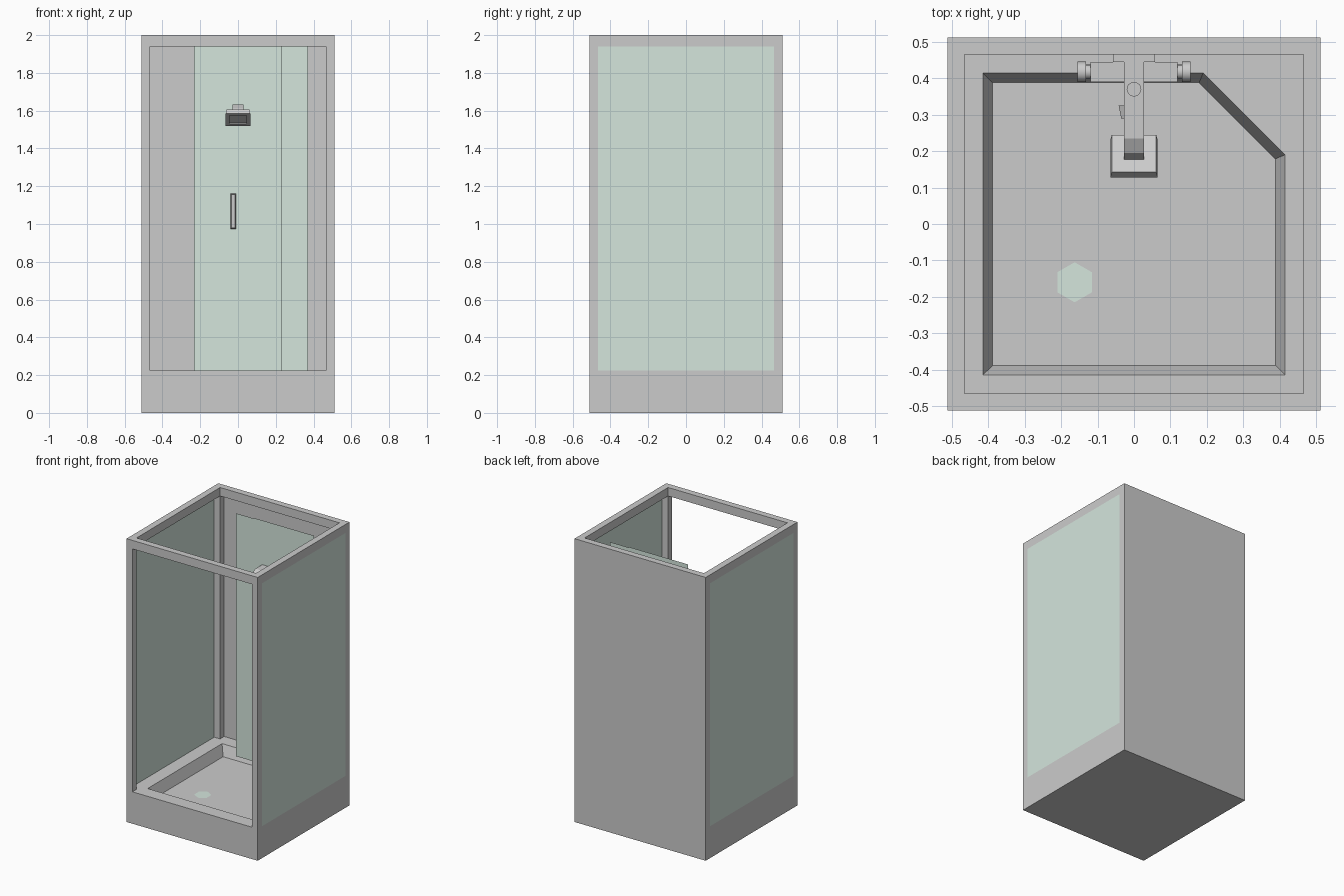
import bpy, bmesh, math
from mathutils import Vector

if "Cube" in bpy.data.objects:
    bpy.data.objects.remove(bpy.data.objects["Cube"])

H, I = 0.512, 0.466          # outer and inner half width of the frame
SILL, RAIL, FLOOR = 0.225, 1.94, 0.15

glass = bpy.data.materials.new("glass")
glass.diffuse_color = (0.66, 0.79, 0.72, 1)
glass.use_nodes = True
glass.node_tree.nodes["Principled BSDF"].inputs["Base Color"].default_value = glass.diffuse_color


def make(name, verts, faces, mat=None):
    me = bpy.data.meshes.new(name)
    me.from_pydata(verts, [], faces)
    if len(faces) > 1:
        bm = bmesh.new()
        bm.from_mesh(me)
        bmesh.ops.recalc_face_normals(bm, faces=bm.faces)
        bm.to_mesh(me)
        bm.free()
    ob = bpy.data.objects.new(name, me)
    bpy.context.collection.objects.link(ob)
    if mat:
        me.materials.append(mat)
    return ob


def loft(name, a, b):
    """Closed solid between two matching rings."""
    n = len(a)
    sides = [(i, (i + 1) % n, n + (i + 1) % n, n + i) for i in range(n)]
    return make(name, a + b, sides + [tuple(range(n))[::-1], tuple(range(n, 2 * n))])


def rect(x0, x1, y0, y1, z):
    return [(x0, y0, z), (x1, y0, z), (x1, y1, z), (x0, y1, z)]


def box(name, x0, x1, y0, y1, z0, z1):
    return loft(name, rect(x0, x1, y0, y1, z0), rect(x0, x1, y0, y1, z1))


def cut(ob, cutter):
    cutter.hide_render = True
    m = ob.modifiers.new("cut", 'BOOLEAN')
    m.operation, m.solver, m.object = 'DIFFERENCE', 'EXACT', cutter
    bpy.context.view_layer.objects.active = ob
    bpy.ops.object.modifier_apply(modifier=m.name)
    bpy.data.objects.remove(cutter)


def cylinder(name, radius, depth, loc, rot=(0, 0, 0), sides=16):
    bpy.ops.mesh.primitive_cylinder_add(vertices=sides, radius=radius, depth=depth,
                                        location=loc, rotation=rot)
    ob = bpy.context.object
    ob.name = name
    bpy.ops.object.shade_smooth_by_angle()
    return ob


def basin_ring(a, z):
    c = 0.605 - (0.415 - a) * math.sqrt(2)
    return [(-a, -a, z), (a, -a, z), (a, c - a, z), (c - a, a, z), (-a, a, z)]


# Cabin: tray, posts, top rail and thin back wall carved from one block
cabin = box("cabin_frame", -H, H, -H, H, 0, 2)
cut(cabin, box("shaft_cutter", -I, I, -I, I, SILL, 2.1))
cut(cabin, box("side_cutter", -0.6, 0.6, -I, I, SILL, RAIL))
cut(cabin, box("front_cutter", -I, I, -0.6, H - 0.001, SILL, RAIL))
cut(cabin, loft("basin_cutter", basin_ring(0.388, FLOOR), basin_ring(0.442, 0.30)))

# Side glass, flush with the outside of the frame
for s, side in ((-1, "left"), (1, "right")):
    pts = [(s * H, -I * s, SILL), (s * H, I * s, SILL), (s * H, I * s, RAIL), (s * H, -I * s, RAIL)]
    make(side + "_glass", pts, [(0, 1, 2, 3)], glass)

# Two sliding door panes
for name, x0, x1, y in (("door_pane_near", -0.233, 0.23, 0.31), ("door_pane_far", -0.093, 0.37, 0.318)):
    make(name, [(x0, y, SILL), (x1, y, SILL), (x1, y, RAIL), (x0, y, RAIL)], [(0, 1, 2, 3)], glass)

# Tapered door handle
def upright(hw, z0, z1, y):
    return [(-0.025 - hw, y, z0), (-0.025 + hw, y, z0), (-0.025 + hw, y, z1), (-0.025 - hw, y, z1)]
loft("door_handle", upright(0.017, 0.97, 1.165, 0.325), upright(0.01, 0.98, 1.155, 0.29))

# Drain
make("drain", [(-0.163 + 0.055 * math.sin(k * math.pi / 3), -0.16 + 0.055 * math.cos(k * math.pi / 3),
                FLOOR + 0.001) for k in range(5, -1, -1)], [tuple(range(6))], glass)

# Shower arm, a side profile extruded across x
arm = [(0.511, 1.632), (0.235, 1.632), (0.195, 1.612), (0.172, 1.575),
       (0.21, 1.553), (0.225, 1.575), (0.25, 1.585), (0.511, 1.585)]
loft("shower_arm", [(-0.028, y, z) for y, z in arm], [(0.028, y, z) for y, z in arm])
box("arm_flange", -0.057, 0.057, 0.445, 0.511, 1.56, 1.628)
cylinder("arm_cap", 0.02, 0.012, (0, 0.37, 1.635))

# Tilted shower head with a recessed spray face
t = math.radians(33)
along, up = Vector((0, math.cos(t), -math.sin(t))), Vector((0, math.sin(t), math.cos(t)))
start = Vector((0, 0.128, 1.585))
def head_ring(hw, a, b, h):
    return [tuple(start + along * v + up * h + Vector((x, 0, 0)))
            for x, v in ((-hw, a), (hw, a), (hw, b), (-hw, b))]
head = loft("shower_head", head_ring(0.065, 0, 0.122, 0), head_ring(0.061, 0, 0.122, 0.026))
cut(head, loft("spray_cutter", head_ring(0.046, 0.018, 0.104, -0.01), head_ring(0.046, 0.018, 0.104, 0.008)))

# Mixer bar with a tap at each end
MZ = 1.1
box("mixer_bar", -0.12, 0.12, 0.39, 0.445, MZ - 0.027, MZ + 0.027)
box("mixer_mount", -0.057, 0.057, 0.445, 0.511, MZ - 0.03, MZ + 0.03)
for s, side in ((-1, "left"), (1, "right")):
    turn = (0, math.pi / 2, 0)
    cylinder(side + "_tap_neck", 0.02, 0.014, (s * 0.126, 0.4175, MZ), turn)
    cylinder(side + "_tap_knob", 0.028, 0.023, (s * 0.1435, 0.4175, MZ), turn)
